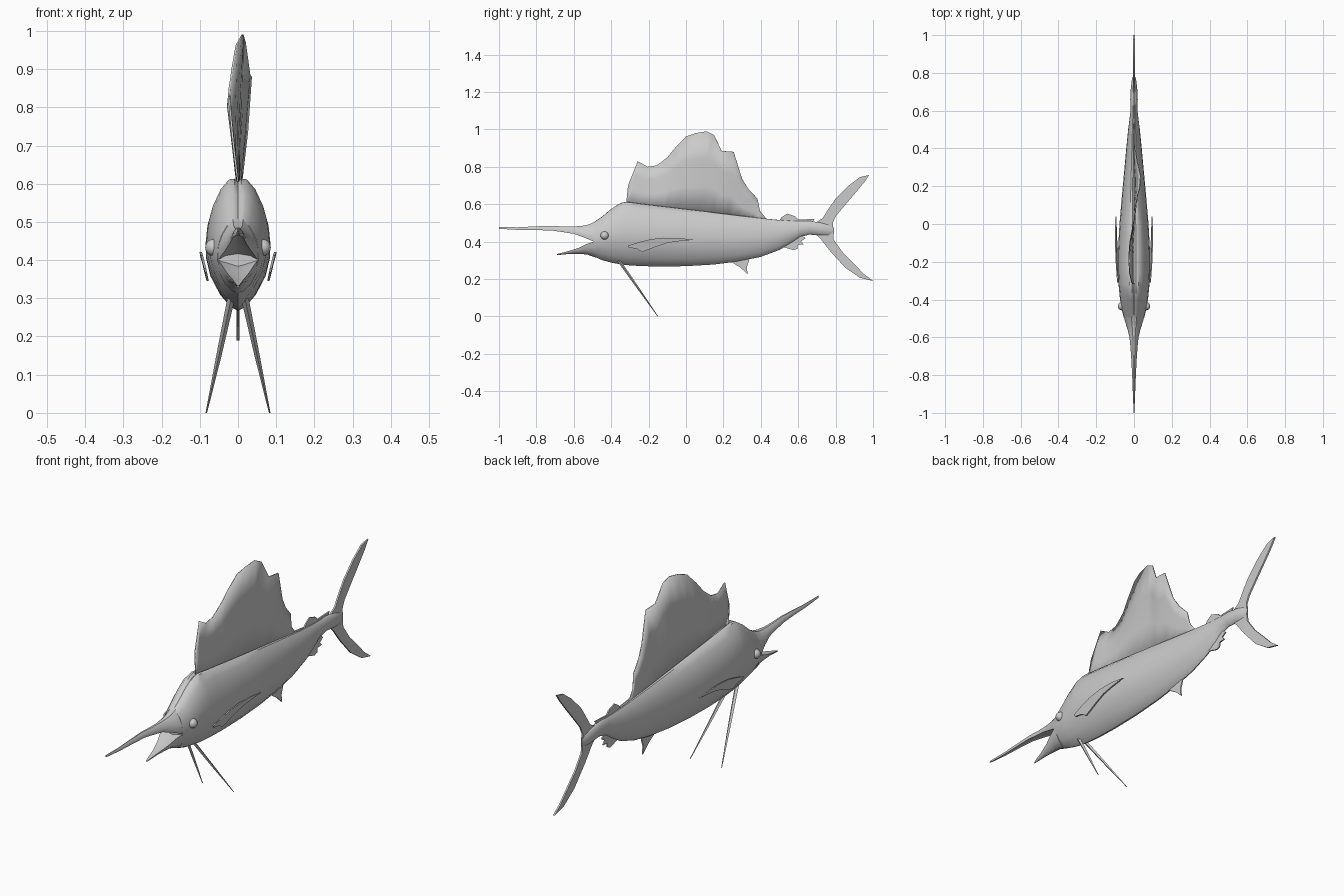
import bpy, bmesh
from mathutils import Vector


def finish(name, bm, angle=0.7):
    bmesh.ops.recalc_face_normals(bm, faces=bm.faces)
    me = bpy.data.meshes.new(name)
    bm.to_mesh(me)
    bm.free()
    ob = bpy.data.objects.new(name, me)
    bpy.context.collection.objects.link(ob)
    bpy.context.view_layer.objects.active = ob
    ob.select_set(True)
    bpy.ops.object.shade_smooth_by_angle(angle=angle)
    ob.select_set(False)
    return ob


def loft(name, stations, half):
    """Skin mirrored half sections along y; station = (y, top, bottom, half width)."""
    ring = half + [(-x, z) for x, z in reversed(half) if x > 0]
    bm = bmesh.new()
    rows = [[bm.verts.new((x * w, y, b + z * (t - b))) for x, z in ring]
            for y, t, b, w in stations]
    n = len(ring)
    for r0, r1 in zip(rows, rows[1:]):
        for i in range(n):
            j = (i + 1) % n
            bm.faces.new((r0[i], r0[j], r1[j], r1[i]))
    bm.faces.new(rows[0])
    bm.faces.new(rows[-1])
    return finish(name, bm)


def plate(name, outline, thick, xfn=lambda y, z: 0.0):
    """Thin fin from a (y, z) outline, centred on x = xfn."""
    bm = bmesh.new()
    face = bm.faces.new([bm.verts.new((xfn(y, z) - thick / 2, y, z)) for y, z in outline])
    ext = bmesh.ops.extrude_face_region(bm, geom=[face], use_keep_orig=True)
    moved = [g for g in ext["geom"] if isinstance(g, bmesh.types.BMVert)]
    bmesh.ops.translate(bm, vec=(thick, 0, 0), verts=moved)
    bmesh.ops.triangulate(bm, faces=[f for f in bm.faces if len(f.verts) > 4])
    return finish(name, bm, 0.5)


# Body with a shallow groove along the back
loft("body", [
    (-.495, .503, .322, .054), (-.45, .533, .302, .066), (-.40, .575, .288, .074),
    (-.35, .607, .279, .079), (-.32, .613, .275, .082), (-.25, .604, .270, .085),
    (-.15, .592, .267, .085), (0, .574, .269, .077), (.15, .556, .278, .064),
    (.28, .540, .294, .052), (.40, .526, .319, .041), (.50, .516, .356, .031),
    (.57, .511, .397, .022), (.61, .510, .425, .018), (.66, .511, .438, .020),
    (.72, .502, .432, .017), (.76, .490, .432, .012), (.79, .475, .440, .003)],
    [(0, 0), (.22, .03), (.55, .13), (.85, .28), (.98, .42), (1, .52), (.94, .66),
     (.80, .79), (.55, .92), (.28, .995), (.12, 1), (0, .975)])

# Upper jaw drawn out into the bill
loft("upper_bill", [
    (-1, .478, .469, .002), (-.9, .477, .463, .006), (-.8, .482, .462, .010),
    (-.72, .485, .460, .014), (-.65, .481, .450, .019), (-.6, .481, .442, .024),
    (-.55, .485, .424, .036), (-.52, .492, .412, .046), (-.48, .511, .395, .058)],
    [(0, .15), (.6, .1), (.95, 0), (1, .2), (.92, .42), (.75, .65), (.5, .87), (.25, 1), (0, .98)])

# Lower jaw
loft("lower_jaw", [
    (-.69, .334, .328, .003), (-.62, .352, .335, .017), (-.57, .368, .334, .030),
    (-.53, .388, .332, .043), (-.48, .405, .314, .056)],
    [(0, 0), (.25, .05), (.6, .25), (.88, .6), (1, 1), (.8, .95), (0, .8)])

# Great sail: wavy membrane, each ray = (base y, base z, top y, top z, sideways lean)
rays = [
    (-.32, .60, -.31, .70, -.012), (-.30, .60, -.258, .83, -.024),
    (-.24, .59, -.205, .80, -.026), (-.18, .58, -.155, .808, -.026),
    (-.12, .57, -.10, .85, -.022), (-.07, .57, -.055, .905, -.014),
    (-.01, .56, .0, .962, -.004), (.05, .55, .05, .98, .006),
    (.11, .55, .11, .99, .012), (.15, .54, .15, .97, .018),
    (.18, .54, .19, .885, .030), (.23, .53, .255, .88, .034),
    (.28, .53, .30, .735, .024), (.32, .52, .335, .68, .016),
    (.36, .52, .382, .63, .010), (.385, .515, .395, .565, .004), (.43, .51, .43, .522, 0)]
bm = bmesh.new()
grid = []
for by, bz, ty, tz, lean in rays:
    a, b = Vector((0, by, bz)), Vector((lean, ty, tz))
    grid.append([bm.verts.new(a.lerp(b, k / 3)) for k in range(4)])
for c0, c1 in zip(grid, grid[1:]):
    for k in range(3):
        bm.faces.new((c0[k], c1[k], c1[k + 1], c0[k + 1]))
sail = finish("sail_fin", bm)
mod = sail.modifiers.new("thickness", 'SOLIDIFY')
mod.thickness, mod.offset = .005, 0

# Tail fin and small median fins
plate("tail_fin", [
    (.69, .50), (.73, .525), (.765, .58), (.80, .63), (.87, .70), (.93, .745), (.98, .757),
    (.955, .72), (.91, .665), (.85, .595), (.80, .535), (.785, .50), (.788, .44), (.79, .41),
    (.84, .34), (.90, .28), (.95, .228), (1, .19), (.93, .207), (.85, .262), (.77, .35),
    (.72, .415), (.69, .445)], .008)
plate("second_dorsal_fin", [
    (.49, .50), (.51, .53), (.54, .55), (.585, .535), (.60, .518), (.65, .52),
    (.69, .522), (.66, .49)], .006)
plate("second_anal_fin", [
    (.49, .38), (.53, .368), (.575, .355), (.595, .362), (.598, .383), (.63, .385),
    (.615, .402), (.64, .418), (.61, .44), (.55, .42)], .006)
plate("anal_fin", [(.23, .30), (.29, .262), (.33, .226), (.325, .262), (.345, .325)], .006)

# Paired parts
for side, s in (("right", 1), ("left", -1)):
    plate(side + "_pectoral_fin", [
        (-.31, .378), (-.26, .395), (-.19, .413), (-.12, .421), (-.04, .420), (.04, .410),
        (-.04, .402), (-.10, .393), (-.16, .373), (-.235, .345), (-.265, .362), (-.305, .368)],
        .006, lambda y, z: s * (.079 + (z - .345) * .22 + (y + .3) * .008))
    # Long thin pelvic spine
    bm = bmesh.new()
    rings = [[bm.verts.new((s * (x + dx * r), y + dy * r, z))
              for dx, dy in ((1, 0), (0, 1), (-1, 0), (0, -1))]
             for x, y, z, r in ((.018, -.36, .30, .010), (.05, -.255, .15, .007),
                                (.083, -.15, 0, .002))]
    for r0, r1 in zip(rings, rings[1:]):
        for i in range(4):
            bm.faces.new((r0[i], r0[(i + 1) % 4], r1[(i + 1) % 4], r1[i]))
    bm.faces.new(rings[0])
    bm.faces.new(rings[-1])
    finish(side + "_pelvic_fin", bm)
    # Eye
    bpy.ops.mesh.primitive_uv_sphere_add(segments=16, ring_count=10, radius=.022,
                                         location=(s * .064, -.435, .433))
    eye = bpy.context.object
    eye.name = side + "_eye"
    bpy.ops.object.shade_smooth()
    eye.select_set(False)
